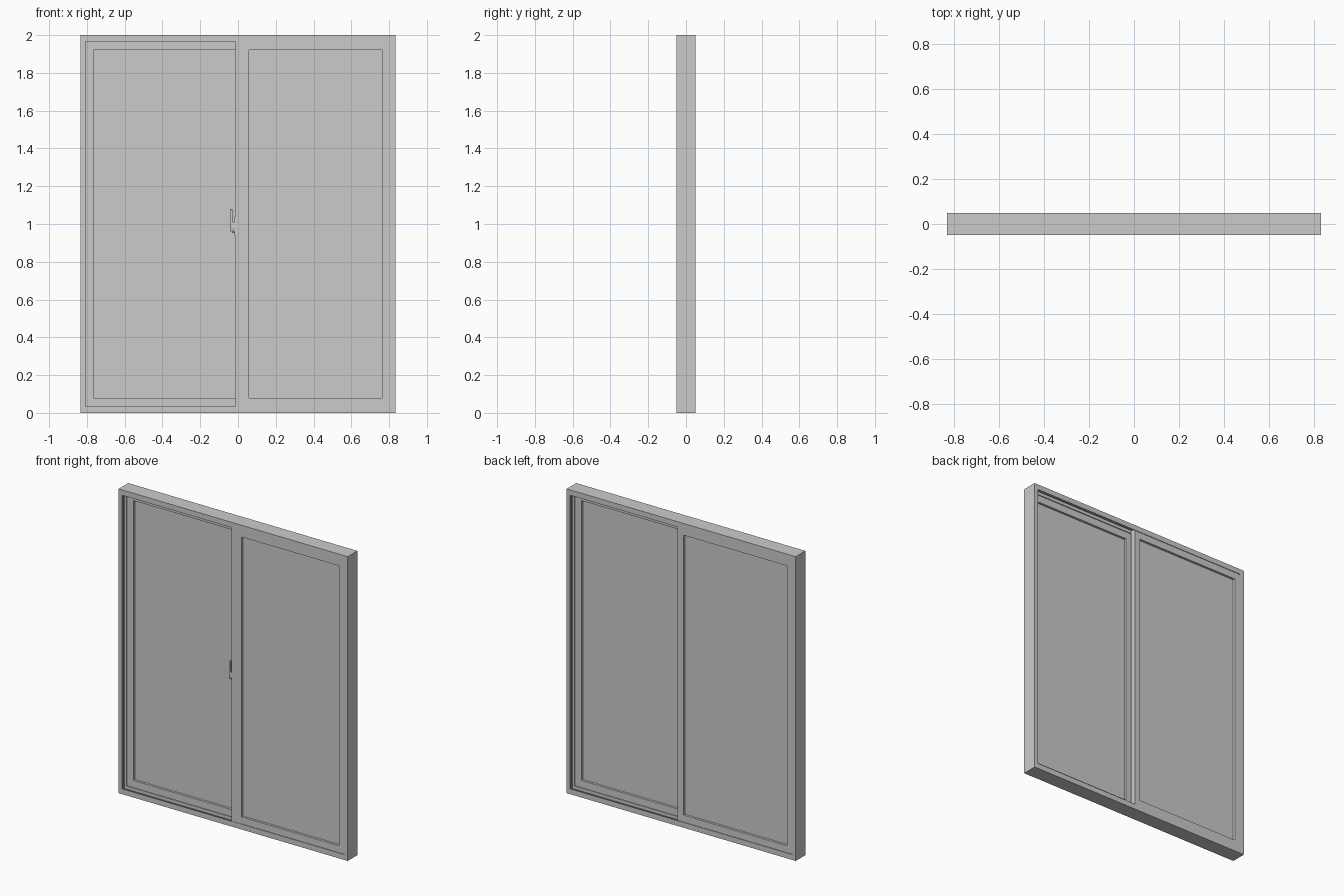
import bpy, bmesh, math
from mathutils import Matrix

if "Cube" in bpy.data.objects:
    bpy.data.objects.remove(bpy.data.objects["Cube"])

W, H, D = 0.833, 2.0, 0.05        # half width, height, half depth
JAMB, SILL = 0.025, 0.035         # visible frame widths


def finish(bm, name):
    bmesh.ops.recalc_face_normals(bm, faces=bm.faces)
    me = bpy.data.meshes.new(name)
    bm.to_mesh(me)
    bm.free()
    ob = bpy.data.objects.new(name, me)
    bpy.context.collection.objects.link(ob)
    return ob


def box(name, x, y, z):
    """Box from (min, max) pairs."""
    bm = bmesh.new()
    m = Matrix.Translation([(a + b) / 2 for a, b in (x, y, z)]) @ \
        Matrix.Diagonal([b - a for a, b in (x, y, z)] + [1])
    bmesh.ops.create_cube(bm, size=1, matrix=m)
    return finish(bm, name)


def plate(name, outline, x0, x1):
    """Outline in (y, z) extruded along x."""
    bm = bmesh.new()
    face = bm.faces.new([bm.verts.new((x0, y, z)) for y, z in outline])
    ext = bmesh.ops.extrude_face_region(bm, geom=[face])["geom"]
    bmesh.ops.translate(bm, vec=(x1 - x0, 0, 0),
                        verts=[v for v in ext if isinstance(v, bmesh.types.BMVert)])
    bm.faces.new([bm.verts.new((x0, y, z)) for y, z in outline]) if not face.is_valid else None
    return finish(bm, name)


# Outer frame: lipped double channel with track ribs, mitred round the opening
half = [(0.4, 0.003), (0.4, 0.023), (0.75, 0.023), (0.75, 0.027), (0.4, 0.027),
        (0.4, 0.046), (1, 0.046), (1, D), (0, D)]
back = [(1, 0.003)] + half
profile = [(t, -y) for t, y in reversed(back)] + back
bm = bmesh.new()
rings = []
for sx, top in ((-1, 0), (1, 0), (1, 1), (-1, 1)):
    rings.append([bm.verts.new((sx * (W - t * JAMB), y, H - t * SILL if top else t * SILL))
                  for t, y in profile])
n = len(profile)
for i in range(4):
    a, b = rings[i], rings[(i + 1) % 4]
    for j in range(n):
        k = (j + 1) % n
        bm.faces.new((a[j], a[k], b[k], b[j]))
finish(bm, "outer_frame")


def sash(side, outer, inner, inner_edge, face, rear, meeting_face, meeting_z):
    """One sliding panel: outer stile, meeting stile, two rails and the pane."""
    span = lambda a, b: (min(a, b), max(a, b))
    y = span(face, rear)
    z0, z1 = 0.02, H - 0.02
    box(side + "_outer_stile", span(outer, outer - math.copysign(0.055, outer)), y, (z0, z1))
    box(side + "_meeting_stile", span(inner_edge, inner), span(meeting_face, rear), meeting_z)
    pane_x = span(inner, outer - math.copysign(0.055, outer))
    box(side + "_bottom_rail", pane_x, y, (z0, 0.08))
    box(side + "_top_rail", pane_x, y, (H - 0.08, z1))
    mid = (face + rear) / 2
    box(side + "_pane", (pane_x[0] - 0.005, pane_x[1] + 0.005), (mid - 0.004, mid + 0.004),
        (0.075, H - 0.075))


# Front sash on the right, back sash on the left
sash("right", 0.82, 0.058, -0.012, -0.045, -0.006, -0.048, (0.03, H - 0.03))
sash("left", -0.82, -0.012, 0.03, 0.045, 0.006, 0.045, (0.02, H - 0.02))

# Latch on the edge of the front meeting stile
box("latch_base", (-0.018, -0.011), (-0.042, -0.012), (0.94, 1.04))
arc = [(-0.027 + 0.016 * math.cos(a), 0.985 + 0.03 * math.sin(a))
       for a in (math.pi * (1 + i / 10) for i in range(11))]
plate("latch_cam", arc + [(-0.013, 1.01), (-0.041, 1.01)], -0.031, -0.018)
plate("latch_lever", [(-0.036, 0.96), (-0.018, 0.96), (-0.016, 1.0), (-0.024, 1.075),
                      (-0.029, 1.08), (-0.034, 1.075), (-0.04, 1.0)], -0.039, -0.029)
